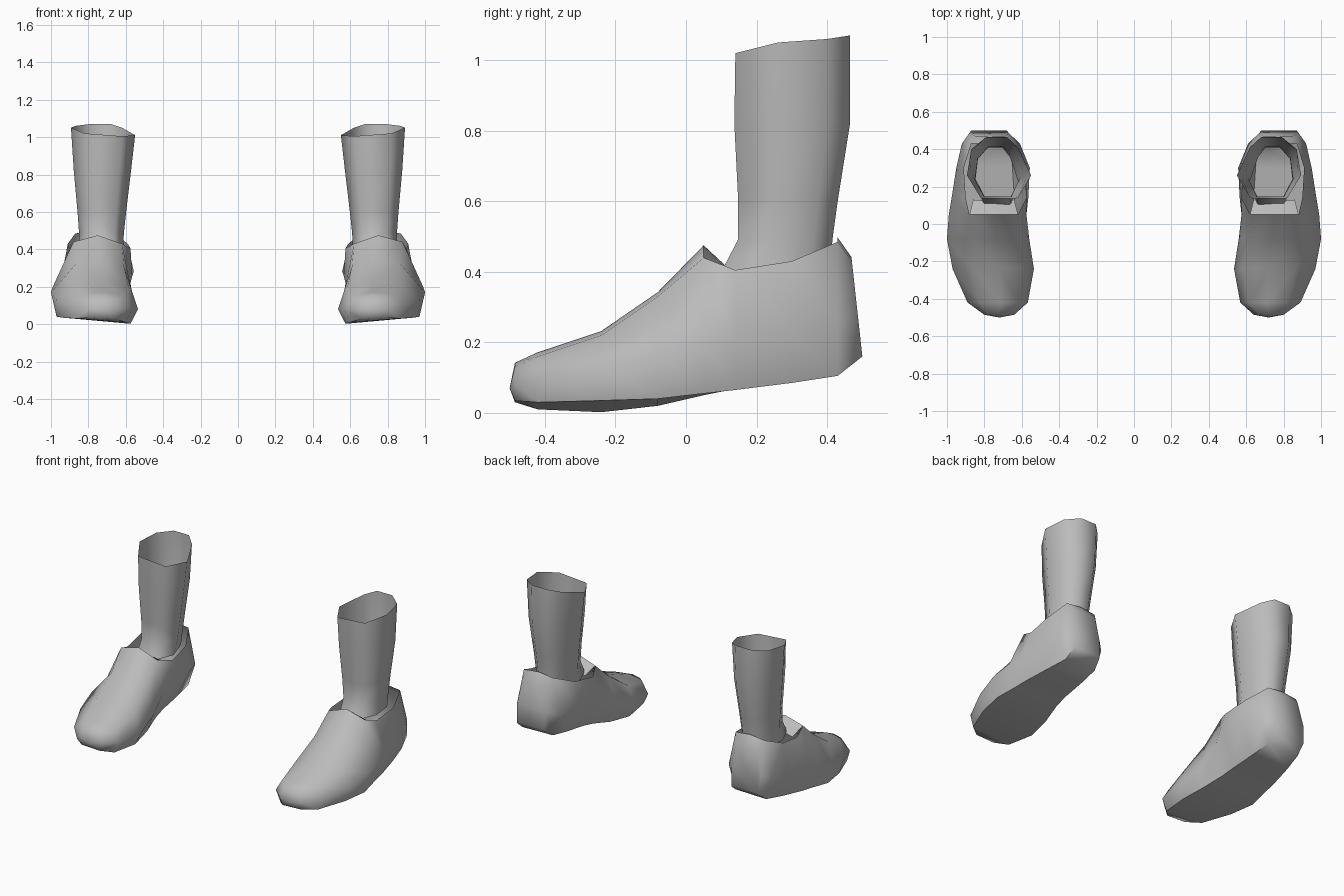
import bpy, bmesh, math
from mathutils import Vector

if "Cube" in bpy.data.objects:
    bpy.data.objects.remove(bpy.data.objects["Cube"])

grey = bpy.data.materials.new("soft grey")
grey.diffuse_color = (0.5, 0.5, 0.5, 1)
grey.use_nodes = True
grey.node_tree.nodes["Principled BSDF"].inputs["Base Color"].default_value = grey.diffuse_color


def finish(name, bm, side, centre):
    """Mirror if needed, face outwards, smooth, add to the scene."""
    bmesh.ops.recalc_face_normals(bm, faces=bm.faces)
    score = sum((f.calc_center_median() - centre).dot(f.normal) * f.calc_area() for f in bm.faces)
    if score < 0:
        bmesh.ops.reverse_faces(bm, faces=bm.faces)
    if side < 0:
        for v in bm.verts:
            v.co.x *= -1
        bmesh.ops.reverse_faces(bm, faces=bm.faces)
    me = bpy.data.meshes.new(name)
    bm.to_mesh(me)
    bm.free()
    ob = bpy.data.objects.new(name, me)
    bpy.context.collection.objects.link(ob)
    me.materials.append(grey)
    bpy.ops.object.select_all(action='DESELECT')
    ob.select_set(True)
    bpy.context.view_layer.objects.active = ob
    bpy.ops.object.shade_smooth_by_angle(angle=math.radians(65))


# Shoe cross-sections, toe to heel: y, then (x, z) of
# inner sole, inner side, inner top, outer top, outer side, outer sole
SHOE = [
    (-.485, (.66, .03), (.64, .08), (.67, .13), (.78, .13), (.80, .08), (.79, .035)),
    (-.42, (.60, .01), (.568, .08), (.61, .15), (.82, .16), (.89, .10), (.87, .03)),
    (-.24, (.575, .002), (.535, .08), (.585, .20), (.86, .22), (.97, .13), (.94, .035)),
    (-.08, (.60, .02), (.56, .13), (.61, .31), (.86, .33), (1.0, .17), (.97, .04)),
    (.05, (.63, .05), (.575, .22), (.62, .43), (.88, .44), (.99, .20), (.95, .055)),
    (.14, (.64, .068), (.565, .26), (.575, .405), (.90, .405), (.975, .20), (.94, .065)),
    (.30, (.65, .088), (.557, .28), (.59, .43), (.91, .43), (.95, .22), (.91, .085)),
    (.43, (.66, .11), (.61, .26), (.66, .485), (.87, .485), (.92, .25), (.88, .105)),
    (.50, (.68, .16), (.67, .28), (.69, .43), (.85, .43), (.88, .28), (.87, .16)),
]


def shoe(side, name):
    bm = bmesh.new()
    rings = []
    for k, (y, *pts) in enumerate(SHOE):
        pts = list(pts)
        a, b = pts[2], pts[3]
        pts.insert(3, ((a[0] + b[0]) / 2, max(a[1], b[1]) + (.035 if k == 4 else .012)))
        # the heel wall leans forward towards its top
        lean = .11 if k == len(SHOE) - 1 else 0
        rings.append([bm.verts.new((x, y - (z - .16) * lean, z)) for x, z in pts])
    for k in range(len(rings) - 1):
        r, s = rings[k], rings[k + 1]
        for i in range(7):
            if i in (2, 3) and 4 <= k <= 6:      # foot opening
                continue
            j = (i + 1) % 7
            bm.faces.new((r[i], r[j], s[j], s[i]))
    # toe tip and heel wall
    tip = bm.verts.new((.72, -.5, .07))
    for i in range(7):
        bm.faces.new((rings[0][i], rings[0][(i + 1) % 7], tip))
    bm.faces.new(rings[-1])
    # lining folded back behind the instep
    lip = [bm.verts.new(p) for p in ((.64, .13, .39), (.75, .12, .41), (.86, .13, .39))]
    edge = rings[4][2:5]
    for i in range(2):
        bm.faces.new((edge[i], edge[i + 1], lip[i + 1], lip[i]))
    # unused middle points across the opening
    bmesh.ops.delete(bm, geom=[v for v in bm.verts if not v.link_faces], context='VERTS')
    finish(name, bm, side, Vector((.76, 0, .2)))


# Leg outline at the top opening: x, y, z
LEG_TOP = [(.62, .14, 1.005), (.55, .26, 1.01), (.62, .41, 1.05), (.68, .465, 1.07),
           (.79, .465, 1.07), (.87, .40, 1.06), (.893, .26, 1.05), (.82, .14, 1.02)]
# Lower rings: z, x min, x max, y min, y max
LEG_RINGS = [(.82, .572, .878, .137, .465), (.60, .598, .858, .148, .43),
             (.49, .61, .85, .147, .415), (.40, .615, .85, .10, .41)]


def leg(side, name):
    bm = bmesh.new()
    rings = [[bm.verts.new(p) for p in LEG_TOP]]
    for z, x0, x1, y0, y1 in LEG_RINGS:
        rings.append([bm.verts.new((x0 + (x - .55) / .343 * (x1 - x0),
                                    y0 + (y - .14) / .325 * (y1 - y0), z)) for x, y, _ in LEG_TOP])
    for r, s in zip(rings, rings[1:]):
        for i in range(8):
            j = (i + 1) % 8
            bm.faces.new((r[i], r[j], s[j], s[i]))
    finish(name, bm, side, Vector((.73, .28, .7)))


for side, label in ((1, "right"), (-1, "left")):
    shoe(side, label + "_shoe")
    leg(side, label + "_ankle")
